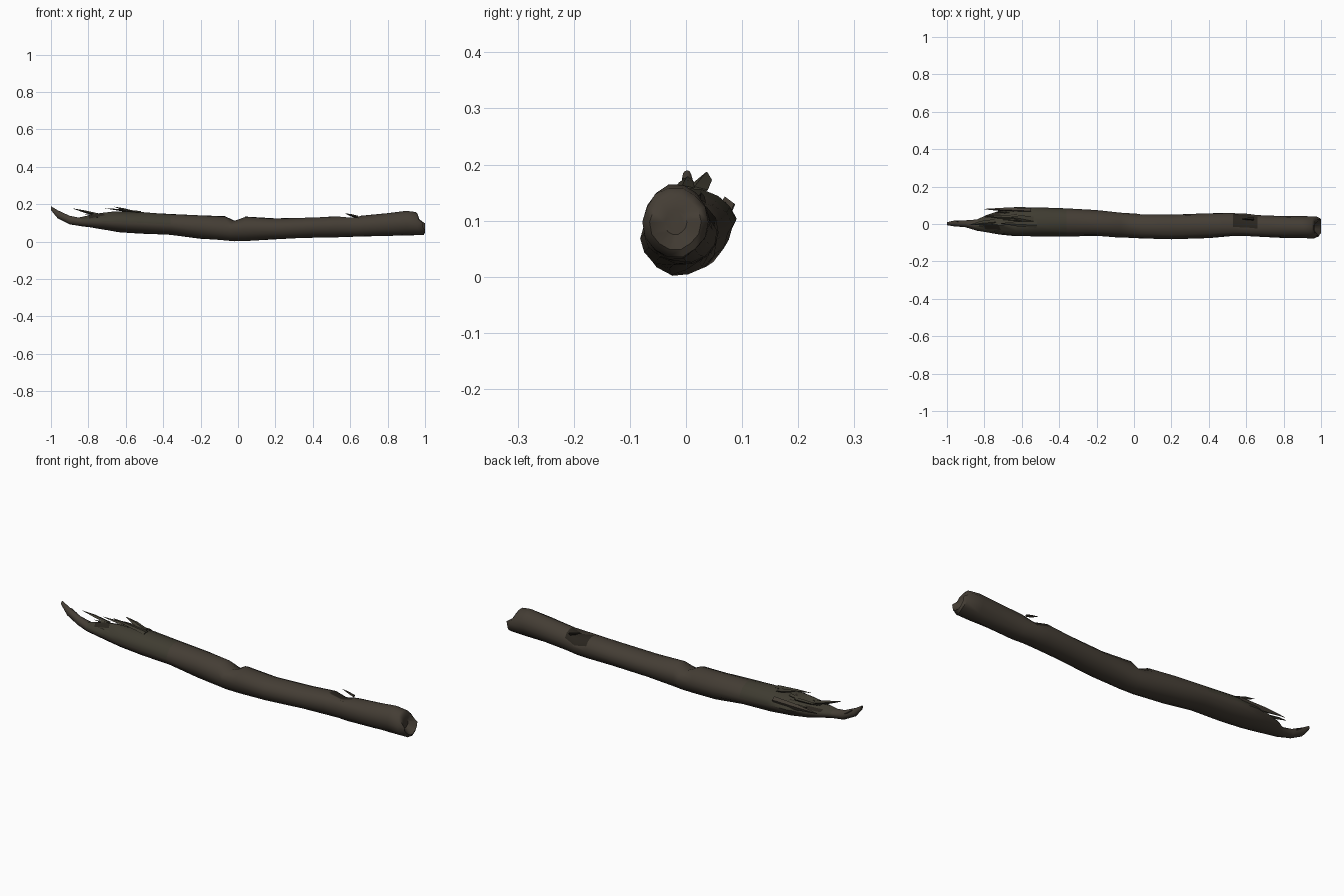
import bpy, bmesh, math, random
from mathutils import Vector

if "Cube" in bpy.data.objects:
    bpy.data.objects.remove(bpy.data.objects["Cube"])

random.seed(4)

def material(name, col):
    m = bpy.data.materials.new(name)
    m.diffuse_color = (*col, 1)
    m.use_nodes = True
    m.node_tree.nodes["Principled BSDF"].inputs["Base Color"].default_value = m.diffuse_color
    return m

BARK = material("brown bark", (0.058, 0.047, 0.035))
MOSS = material("greenish weathered wood", (0.050, 0.045, 0.031))
DARK = material("dark hollow", (0.022, 0.018, 0.013))

def finish(bm, name, mats, angle):
    bmesh.ops.recalc_face_normals(bm, faces=bm.faces)
    me = bpy.data.meshes.new(name)
    bm.to_mesh(me)
    bm.free()
    ob = bpy.data.objects.new(name, me)
    bpy.context.collection.objects.link(ob)
    for m in mats:
        me.materials.append(m)
    bpy.context.view_layer.objects.active = ob
    ob.select_set(True)
    bpy.ops.object.shade_smooth_by_angle(angle=math.radians(angle))
    ob.select_set(False)
    return ob

# Log trunk: x, bottom, top, front side, back side
SECTIONS = [
    (-1.0, .168, .190, -.006, .010), (-.965, .125, .168, -.012, .018),
    (-.90, .092, .138, -.018, .020), (-.84, .082, .132, -.036, .024),
    (-.79, .075, .138, -.046, .048), (-.72, .064, .148, -.055, .070),
    (-.64, .050, .158, -.066, .088), (-.52, .042, .158, -.066, .088),
    (-.36, .034, .148, -.066, .082), (-.20, .014, .142, -.066, .074),
    (-.07, .004, .136, -.072, .060), (-.015, .000, .134, -.074, .055),
    (.04, .003, .137, -.076, .053), (.20, .012, .124, -.081, .050),
    (.40, .020, .131, -.074, .056), (.53, .023, .137, -.066, .060),
    (.60, .025, .140, -.066, .058), (.66, .026, .142, -.070, .046),
    (.80, .030, .153, -.075, .042), (.90, .033, .165, -.076, .041),
    (.96, .035, .160, -.077, .039)]
N = 14

bm = bmesh.new()
rings = []
for i, (x, zb, zt, y0, y1) in enumerate(SECTIONS):
    cy, cz, ry, rz = (y0 + y1) / 2, (zb + zt) / 2, (y1 - y0) / 2, (zt - zb) / 2
    ring = []
    for k in range(N):
        a = 2 * math.pi * k / N
        top = max(0, math.sin(a))
        f = 1 + random.uniform(-.05, .03)
        y, z = cy + ry * f * math.cos(a), cz + rz * f * math.sin(a)
        px = x
        if i == 11:                                   # diagonal groove
            z -= .024 * top
            px += .03 * math.cos(a)
        if i == 16 and 0.3 < a < 1.9:                 # sunken knot
            z -= .018
        if 3 <= i <= 6:                               # torn upper wood
            px += random.uniform(-.02, .02) * top
            z += random.uniform(-.012, .008) * top
        if i == len(SECTIONS) - 1:                    # slanted sawn end
            px += .035 * max(0, -math.sin(a - .5)) - .01 * top
        ring.append(bm.verts.new((px, y, z)))
    rings.append(ring)
for i in range(len(rings) - 1):
    for k in range(N):
        j = (k + 1) % N
        f = bm.faces.new((rings[i][k], rings[i][j], rings[i + 1][j], rings[i + 1][k]))
        c = f.calc_center_median()
        if 3 <= i <= 7 and k < 7:
            f.material_index = 1
        if i in (15, 16) and 1 <= k <= 3:
            f.material_index = 2
        if i == 4 and k in (1, 4):
            f.material_index = 2
bm.faces.new(rings[0])

# Worn right end with a shallow hollow
last = rings[-1]
mid = sum((v.co for v in last), Vector()) / N
rim, core = [], []
for k, v in enumerate(last):
    d = v.co - mid
    push = .03 if math.sin(2 * math.pi * k / N) < .3 else .012
    rim.append(bm.verts.new((min(1.0, v.co.x + push), mid.y + d.y * .78, mid.z + d.z * .78)))
    core.append(bm.verts.new((.965, mid.y + d.y * .35, mid.z + d.z * .35)))
for a, b in ((last, rim), (rim, core)):
    for k in range(N):
        j = (k + 1) % N
        bm.faces.new((a[k], a[j], b[j], b[k]))
bm.faces.new(core)
finish(bm, "log_trunk", [BARK, MOSS, DARK], 50)

# Splinters: tapered slivers from a wide root to a pointed tip
def splinter(name, root, tip, width, thick, mat):
    bm = bmesh.new()
    root, tip = Vector(root), Vector(tip)
    d = (tip - root).normalized()
    side = d.cross(Vector((0, 0, 1))).normalized()
    up = side.cross(d)
    loops = []
    for t, s in ((0, 1), (.55, .75), (1, .08)):
        p = root.lerp(tip, t) + side * random.uniform(-.003, .003)
        loops.append([bm.verts.new(p + side * width * s * u + up * thick * s * w)
                      for u, w in ((-1, 0), (-.2, 1), (1, .3), (.3, -1))])
    for a, b in zip(loops, loops[1:]):
        for k in range(4):
            j = (k + 1) % 4
            bm.faces.new((a[k], a[j], b[j], b[k]))
    bm.faces.new(loops[0])
    bm.faces.new(loops[-1])
    finish(bm, name, [mat], 30)

splinter("long_back_splinter", (-.55, .070, .125), (-.80, .082, .125), .014, .018, BARK)
splinter("raised_spike", (-.74, .012, .140), (-.88, -.004, .176), .014, .009, MOSS)
splinter("tip_barb", (-.90, .005, .115), (-.955, .014, .160), .010, .010, BARK)
splinter("peeled_chip_a", (-.54, .022, .152), (-.66, .038, .186), .020, .009, MOSS)
splinter("peeled_chip_b", (-.52, -.005, .156), (-.71, .004, .178), .018, .007, MOSS)
splinter("knot_spur", (.64, .025, .130), (.575, .028, .150), .008, .008, DARK)
for i in range(9):
    y = -.045 + .0135 * i
    x = -.64 + random.uniform(-.04, .04)
    z = .148 - 8 * (y - .01) ** 2
    splinter(f"torn_fibre_{i}", (x, y, z), (x - random.uniform(.09, .15), y + random.uniform(-.008, .008),
             z + random.uniform(-.018, .01)), .012, .008, DARK if i % 3 == 1 else MOSS)
